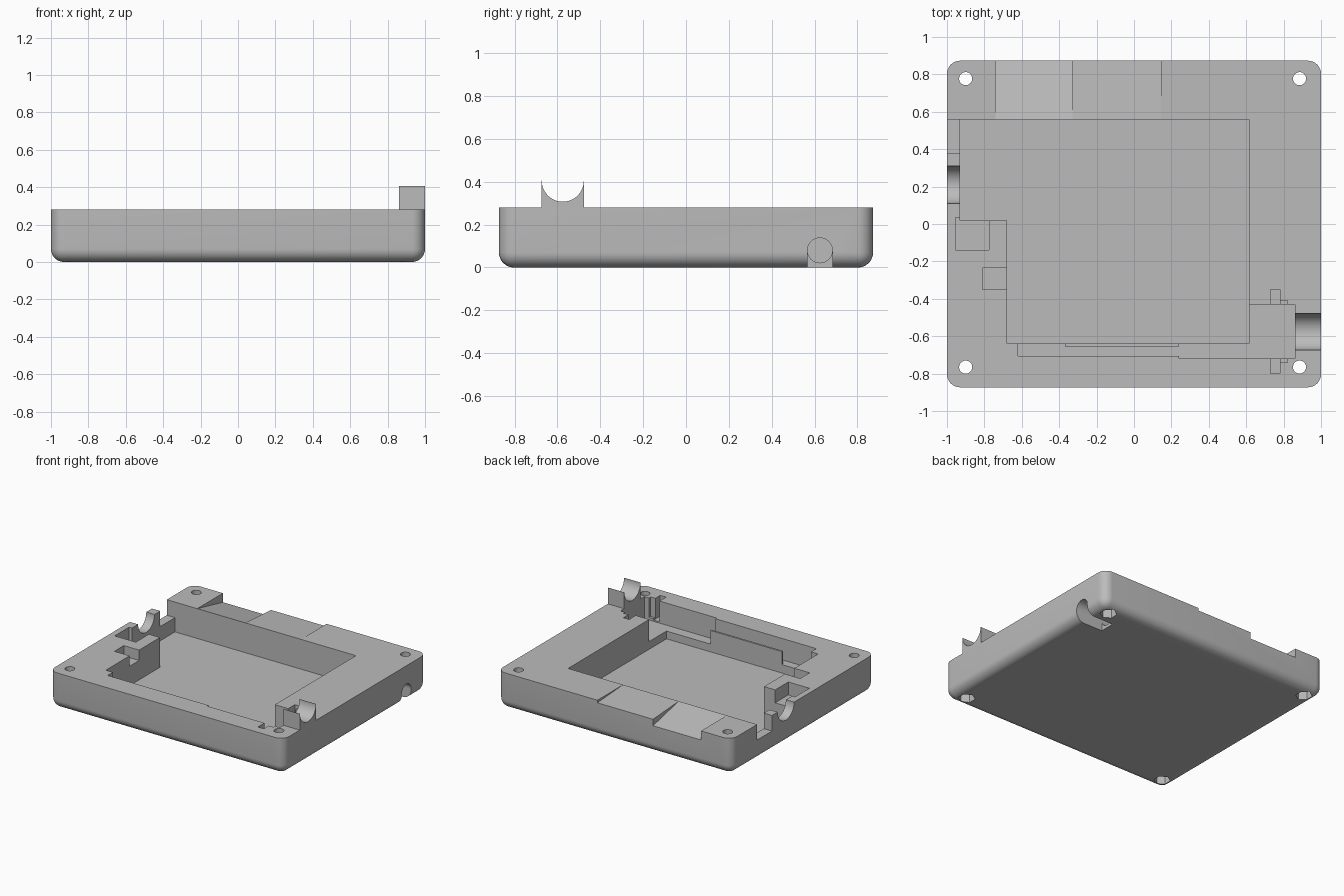
import bpy, bmesh, math
from mathutils import Matrix, Vector

if "Cube" in bpy.data.objects:
    bpy.data.objects.remove(bpy.data.objects["Cube"])

TOP, HX, HY = 0.28, 1.0, 0.873
ABOVE = 0.5

grey = bpy.data.materials.new("light_grey")
grey.use_nodes = True
colour = (0.5, 0.5, 0.5, 1)
grey.diffuse_color = colour
grey.node_tree.nodes["Principled BSDF"].inputs["Base Color"].default_value = colour


def add_object(name, bm):
    bmesh.ops.recalc_face_normals(bm, faces=bm.faces)
    mesh = bpy.data.meshes.new(name)
    bm.to_mesh(mesh)
    bm.free()
    mesh.materials.append(grey)
    obj = bpy.data.objects.new(name, mesh)
    bpy.context.collection.objects.link(obj)
    return obj


def extrude(name, points, offset):
    """Extrude a planar outline along an offset vector."""
    bm = bmesh.new()
    face = bm.faces.new([bm.verts.new(p) for p in points])
    new = bmesh.ops.extrude_face_region(bm, geom=[face])["geom"]
    verts = [g for g in new if isinstance(g, bmesh.types.BMVert)]
    bmesh.ops.translate(bm, verts=verts, vec=offset)
    return add_object(name, bm)


def box(name, x0, x1, y0, y1, z0, z1=ABOVE):
    outline = [(x0, y0, z0), (x1, y0, z0), (x1, y1, z0), (x0, y1, z0)]
    return extrude(name, outline, Vector((0, 0, z1 - z0)))


def rod(name, start, end, radius, sides=48):
    """Cylinder between two points."""
    a, b = Vector(start), Vector(end)
    turn = (b - a).to_track_quat('Z', 'Y').to_matrix().to_4x4()
    bm = bmesh.new()
    bmesh.ops.create_cone(bm, cap_ends=True, segments=sides, radius1=radius,
                          radius2=radius, depth=(b - a).length,
                          matrix=Matrix.Translation((a + b) / 2) @ turn)
    return add_object(name, bm)


def cut(target, cutter):
    cutter.hide_render = True
    mod = target.modifiers.new("cut", 'BOOLEAN')
    mod.operation, mod.solver, mod.object = 'DIFFERENCE', 'EXACT', cutter
    bpy.context.view_layer.objects.active = target
    bpy.ops.object.modifier_apply(modifier=mod.name)
    bpy.data.objects.remove(cutter)


def smooth(obj):
    bpy.ops.object.select_all(action='DESELECT')
    obj.select_set(True)
    bpy.context.view_layer.objects.active = obj
    bpy.ops.object.shade_smooth_by_angle(angle=math.radians(30))


# Tray body: rounded corners and bottom edge, sharp top rim
bm = bmesh.new()
bmesh.ops.create_cube(bm, size=1)
bmesh.ops.scale(bm, vec=(2 * HX, 2 * HY, TOP), verts=bm.verts)
bmesh.ops.translate(bm, vec=(0, 0, TOP / 2), verts=bm.verts)
rounded = [e for e in bm.edges if min(v.co.z for v in e.verts) < 0.01]
bmesh.ops.bevel(bm, geom=rounded, offset=0.07, segments=8, profile=0.5, affect='EDGES')
tray = add_object("tray_body", bm)

# Main compartment, L shaped
floor = 0.05
outline = [(-0.93, 0.56), (-0.93, 0.02), (-0.68, 0.02),
           (-0.68, -0.64), (0.615, -0.64), (0.615, 0.56)]
cut(tray, extrude("main_cutter", [(x, y, floor) for x, y in outline], Vector((0, 0, ABOVE))))

# Socket bay at the right front, with its clip slots
bay = [(0.24, -0.72), (0.86, -0.72), (0.86, -0.43), (0.6, -0.43), (0.6, -0.63), (0.24, -0.63)]
cut(tray, extrude("bay_cutter", [(x, y, 0.11) for x, y in bay], Vector((0, 0, ABOVE))))
cut(tray, box("clip_cutter", 0.73, 0.78, -0.8, -0.35, 0.12))
cut(tray, box("clip_cutter", 0.73, 0.82, -0.74, -0.41, 0.13))

# Front slot behind a low thin wall
cut(tray, box("slot_cutter", -0.62, 0.25, -0.705, -0.655, 0.115))
cut(tray, box("slot_cutter", -0.62, -0.37, -0.68, -0.63, 0.115))
cut(tray, box("slot_cutter", -0.38, 0.25, -0.67, -0.63, 0.215))

# Small side pockets, left rim notch and cable groove
cut(tray, box("switch_cutter", -0.955, -0.775, -0.14, 0.035, 0.18))
cut(tray, box("side_cutter", -0.81, -0.67, -0.35, -0.235, 0.2))
cut(tray, box("rim_cutter", -1.1, -0.92, 0.38, 0.56, 0.16))
cut(tray, rod("groove_cutter", (-1.1, 0.21, TOP), (-0.9, 0.21, TOP), 0.1))

# Sloping recesses on the back rim
for x0, x1, drop in ((-0.74, -0.33, 0.07), (-0.33, 0.145, 0.02)):
    profile = [(0.56, TOP), (HY, TOP - drop), (HY + 0.1, TOP - drop),
               (HY + 0.1, ABOVE), (0.56, ABOVE)]
    cut(tray, extrude("ramp_cutter", [(x0, y, z) for y, z in profile], Vector((x1 - x0, 0, 0))))

# Screw holes with hexagonal nut recesses below
for x in (-0.9, 0.885):
    for y in (-0.765, 0.777):
        cut(tray, rod("screw_cutter", (x, y, -0.1), (x, y, ABOVE), 0.035, 32))
        cut(tray, rod("nut_cutter", (x, y, -0.1), (x, y, 0.08), 0.06, 6))

# Cable exit on the right side, open underneath
cut(tray, box("exit_cutter", 0.77, 1.1, 0.567, 0.683, -0.1, 0.08))
cut(tray, rod("exit_cutter", (0.66, 0.625, 0.08), (1.1, 0.625, 0.08), 0.058))
smooth(tray)

# Cable cradle standing on the right rim
cradle = box("cable_cradle", 0.86, 1.0, -0.675, -0.475, TOP, 0.405)
cut(cradle, rod("cradle_cutter", (0.8, -0.575, 0.405), (1.1, -0.575, 0.405), 0.098))
smooth(cradle)
